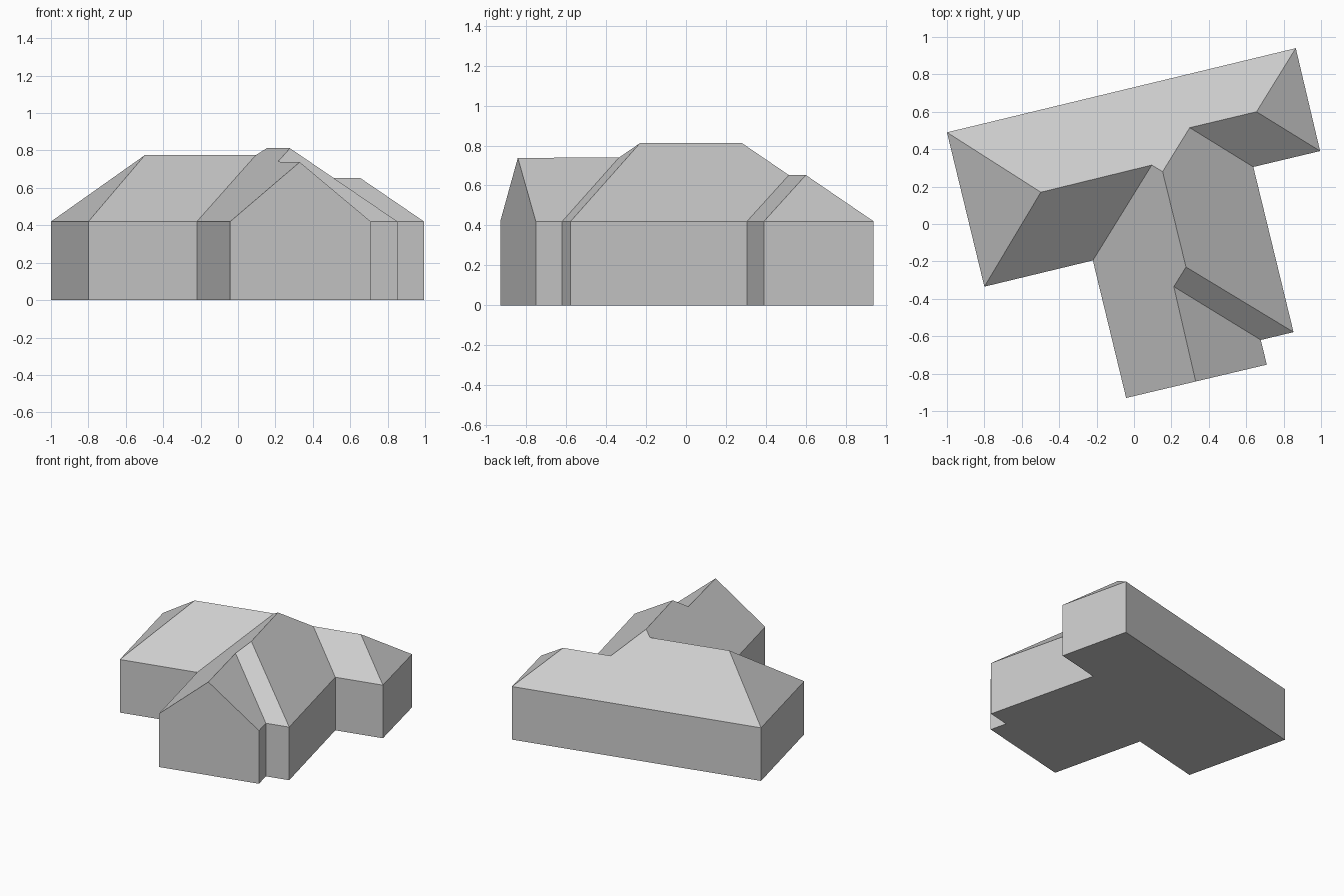
import bpy

cube = bpy.data.objects.get("Cube")
if cube:
    bpy.data.objects.remove(cube, do_unlink=True)

EAVE = 0.42

grey = bpy.data.materials.new("light grey")
grey.use_nodes = True
colour = (0.6, 0.6, 0.6, 1)
grey.diffuse_color = colour
grey.node_tree.nodes["Principled BSDF"].inputs["Base Color"].default_value = colour

# Footprint corners, anticlockwise from the back of the left-hand hip
plan = {
    "A": (-1.0, 0.49), "B": (-0.80, -0.335), "C": (-0.22, -0.195),
    "D": (-0.042, -0.93), "E": (0.71, -0.752), "F": (0.678, -0.62),
    "G": (0.853, -0.578), "H": (0.638, 0.305), "I": (0.995, 0.39),
    "J": (0.865, 0.94),
}

# Ridge ends and the points where slopes meet
ridge = {
    "P": (-0.498, 0.17, 0.775), "Q": (0.095, 0.315, 0.775),
    "R": (0.153, 0.28, 0.812), "S": (0.278, -0.23, 0.812),
    "T": (0.213, -0.335, 0.74), "U": (0.33, -0.842, 0.738),
    "V": (0.298, 0.515, 0.652), "W": (0.655, 0.60, 0.652),
}


def add_part(name, verts, faces):
    mesh = bpy.data.meshes.new(name)
    mesh.from_pydata(verts, [], faces)
    mesh.materials.append(grey)
    mesh.update()
    obj = bpy.data.objects.new(name, mesh)
    bpy.context.collection.objects.link(obj)
    return obj


def add_lettered(name, outlines):
    points = {k: (x, y, EAVE) for k, (x, y) in plan.items()} | ridge
    used = sorted(set("".join(outlines)))
    faces = [[used.index(k) for k in outline] for outline in outlines]
    return add_part(name, [points[k] for k in used], faces)


# Walls and floor: the footprint raised to the eaves, open under the roof
n = len(plan)
low = [(x, y, 0) for x, y in plan.values()]
high = [(x, y, EAVE) for x, y in plan.values()]
sides = [(i, (i + 1) % n, (i + 1) % n + n, i + n) for i in range(n)]
add_part("walls", low + high, sides)
add_part("floor", low, [tuple(reversed(range(n)))])

# Gable closing the end of the front wing
add_lettered("front_gable", ["DEU"])

# Hipped roof over the long rear range
add_lettered("rear_range_roof", ["ABP", "BCQP", "HIWV", "IJW", "JAPQRVW"])

# Stepped roof over the front wing
add_lettered("front_wing_roof", ["CDUTSRQ", "EFTU", "FGST", "GHVRS"])
